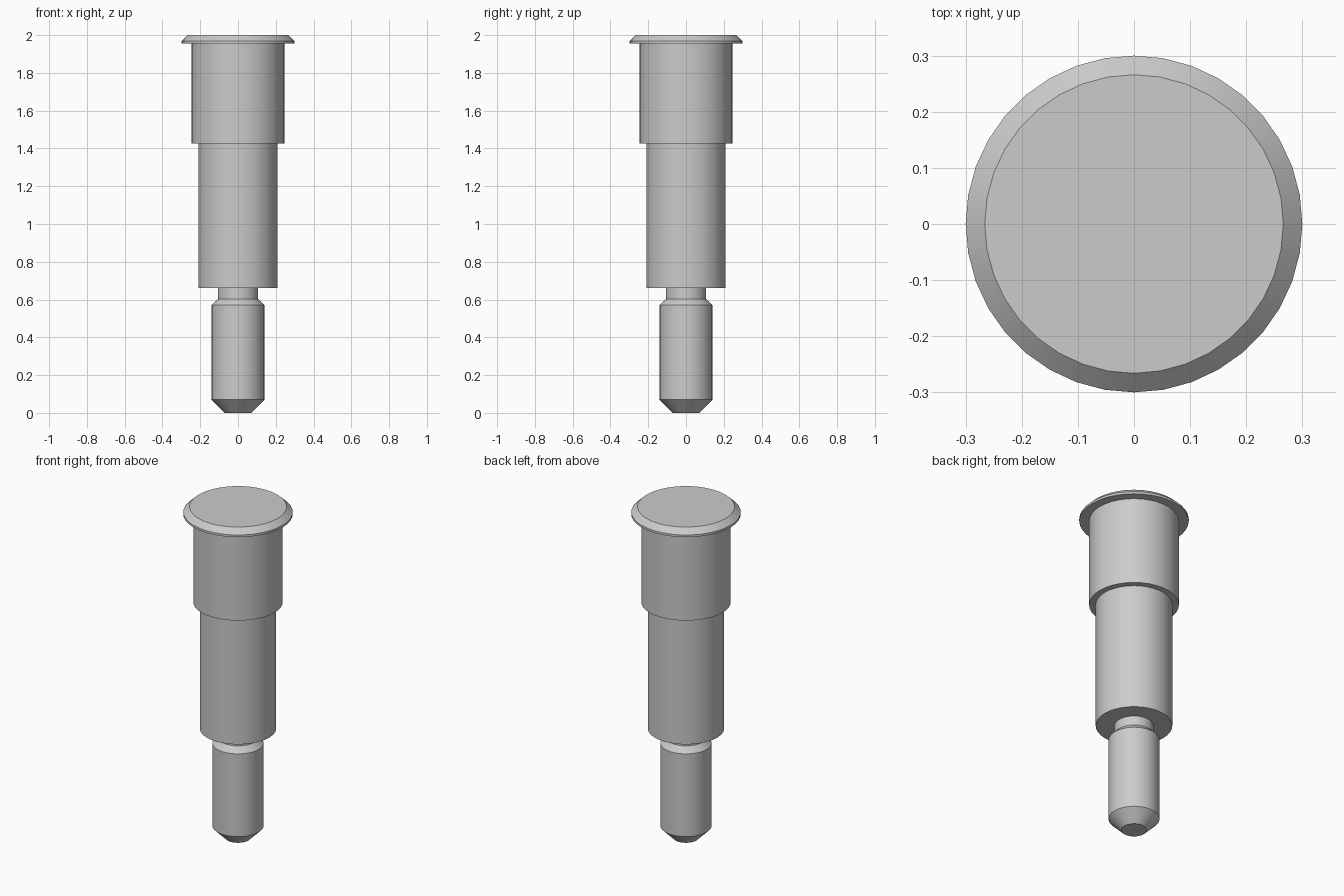
import bpy
import bmesh
import math

SIDES = 36

cube = bpy.data.objects.get("Cube")
if cube:
    bpy.data.objects.remove(cube, do_unlink=True)

steel = bpy.data.materials.new("grey_steel")
steel.use_nodes = True
colour = (0.6, 0.6, 0.6, 1)
steel.diffuse_color = colour
steel.node_tree.nodes["Principled BSDF"].inputs["Base Color"].default_value = colour


def lathe(name, profile):
    """Spin (radius, height) points about z into a capped solid."""
    bm = bmesh.new()
    rings = []
    for r, z in profile:
        rings.append([bm.verts.new((r * math.cos(a), r * math.sin(a), z))
                      for a in (math.tau * i / SIDES for i in range(SIDES))])
    for low, high in zip(rings, rings[1:]):
        for i in range(SIDES):
            j = (i + 1) % SIDES
            bm.faces.new((low[i], low[j], high[j], high[i]))
    bm.faces.new(rings[0][::-1])
    bm.faces.new(rings[-1])
    mesh = bpy.data.meshes.new(name)
    bm.to_mesh(mesh)
    bm.free()
    mesh.materials.append(steel)
    obj = bpy.data.objects.new(name, mesh)
    bpy.context.collection.objects.link(obj)
    bpy.ops.object.select_all(action='DESELECT')
    obj.select_set(True)
    bpy.context.view_layer.objects.active = obj
    bpy.ops.object.shade_smooth_by_angle(angle=math.radians(25))
    return obj


# One turned piece: chamfered tip, relief neck, shank, collar and flanged head
lathe("stepped_pin", [
    (0.07, 0), (0.14, 0.07), (0.14, 0.57), (0.107, 0.603),
    (0.107, 0.66), (0.21, 0.66), (0.21, 1.425),
    (0.246, 1.425), (0.246, 1.955), (0.3, 1.955),
    (0.3, 1.968), (0.266, 2.0),
])
